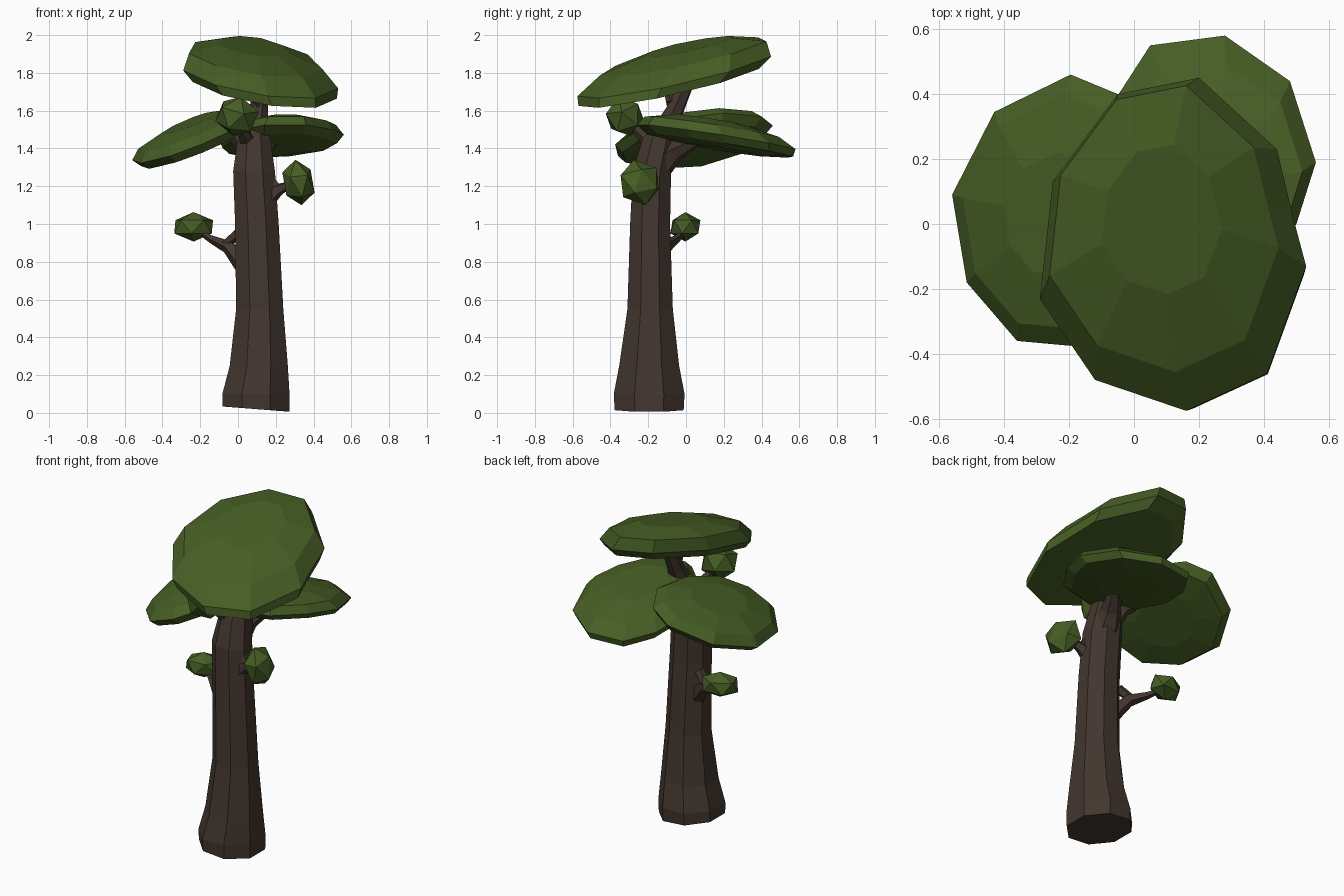
import bpy, bmesh, math
from mathutils import Vector

cube = bpy.data.objects.get("Cube")
if cube:
    bpy.data.objects.remove(cube)


def material(name, rgb):
    m = bpy.data.materials.new(name)
    m.use_nodes = True
    m.diffuse_color = (*rgb, 1)
    m.node_tree.nodes["Principled BSDF"].inputs["Base Color"].default_value = (*rgb, 1)
    return m


leaf = material("leaf green", (0.062, 0.112, 0.018))
bark = material("bark brown", (0.056, 0.037, 0.028))


def finish(name, bm, mat):
    bmesh.ops.recalc_face_normals(bm, faces=bm.faces)
    mesh = bpy.data.meshes.new(name)
    bm.to_mesh(mesh)
    bm.free()
    mesh.materials.append(mat)
    ob = bpy.data.objects.new(name, mesh)
    bpy.context.collection.objects.link(ob)
    return ob


def loft(name, rings, mat):
    """Skin a stack of equal rings and fan both ends to a centre point."""
    bm = bmesh.new()
    loops = [[bm.verts.new(p) for p in ring] for ring in rings]
    n = len(loops[0])
    for a, b in zip(loops, loops[1:]):
        for i in range(n):
            j = (i + 1) % n
            bm.faces.new((a[i], a[j], b[j], b[i]))
    for end in (loops[0], loops[-1]):
        mid = bm.verts.new(sum((v.co for v in end), Vector()) / n)
        for i in range(n):
            bm.faces.new((end[i], end[(i + 1) % n], mid))
    return finish(name, bm, mat)


def branch(name, path, radii, sides=6):
    """Tapered tube along a path."""
    pts = [Vector(p) for p in path]
    rings = []
    for k, p in enumerate(pts):
        along = pts[min(k + 1, len(pts) - 1)] - pts[max(k - 1, 0)]
        turn = along.to_track_quat('Z', 'Y')
        rings.append([p + turn @ Vector((math.cos(t), math.sin(t), 0)) * radii[k]
                      for t in (math.tau * i / sides for i in range(sides))])
    return loft(name, rings, bark)


def canopy(name, outline, base, slope, layers, skew):
    """Tilted leaf pad: scaled copies of one outline, shifted as they rise."""
    cx = sum(p[0] for p in outline) / len(outline)
    cy = sum(p[1] for p in outline) / len(outline)
    rings = []
    for scale, dz in layers:
        ring = []
        for px, py in outline:
            x = cx + (px - cx) * scale + skew[0] * dz
            y = cy + (py - cy) * scale + skew[1] * dz
            ring.append((x, y, base + slope[0] * x + slope[1] * y + dz))
        rings.append(ring)
    return loft(name, rings, leaf)


def tuft(name, centre, size, tilt):
    bm = bmesh.new()
    bmesh.ops.create_icosphere(bm, subdivisions=1, radius=1)
    for v in bm.verts:
        v.co = Vector(a * b for a, b in zip(v.co, size))
    ob = finish(name, bm, leaf)
    ob.location = centre
    ob.rotation_euler = tilt


# Trunk: x centre, y centre, height, x radius, y radius
trunk = [(.095, -.195, .02, .185, .19), (.095, -.195, .1, .185, .195),
         (.11, -.195, .25, .16, .165), (.115, -.19, .55, .13, .125),
         (.1, -.19, 1, .12, .11), (.085, -.18, 1.28, .115, .105),
         (.085, -.14, 1.45, .09, .095), (.09, -.1, 1.52, .06, .07)]
loft("trunk", [[(x + rx * 1.04 * math.cos(t), y + ry * 1.04 * math.sin(t),
                 z - (.015 * math.cos(t) if z < .05 else 0))
                for t in (math.tau * (i + .5) / 8 for i in range(8))]
               for x, y, z, rx, ry in trunk], bark)

# Main limbs
branch("top_limb", [(.09, -.15, 1.42), (.11, -.06, 1.6), (.12, .03, 1.8)], [.075, .05, .035])
branch("top_limb_fork", [(.1, -.1, 1.52), (.11, -.08, 1.65), (.1, -.11, 1.76)], [.04, .03, .02])
branch("left_limb", [(.09, -.16, 1.3), (.12, -.06, 1.39), (.2, .08, 1.46)], [.09, .06, .03])
branch("right_limb", [(.08, -.15, 1.35), (.02, -.08, 1.46), (-.1, 0, 1.52)], [.08, .06, .03])
branch("front_twig", [(.06, -.17, 1.42), (.03, -.25, 1.49), (-.01, -.32, 1.56)], [.05, .03, .015], 5)

# Side twigs
branch("right_twig", [(.03, -.16, .78), (-.05, -.11, .88), (-.14, -.05, .92), (-.22, 0, .97)],
       [.05, .038, .022, .012], 5)
branch("right_twig_fork", [(-.07, -.1, .89), (0, -.14, .95)], [.025, .03], 5)
branch("left_twig", [(.15, -.21, 1.13), (.21, -.22, 1.18), (.29, -.24, 1.22)], [.05, .035, .012], 5)
branch("left_twig_fork", [(.21, -.22, 1.18), (.15, -.2, 1.27)], [.028, .025], 5)

# Small leaf tufts
tuft("right_tuft", (-.235, -.003, .985), (.12, .085, .078), (0, 0, .3))
tuft("left_tuft", (.32, -.245, 1.22), (.085, .12, .125), (.2, -.2, .3))
tuft("front_tuft", (-.005, -.325, 1.57), (.12, .105, .11), (.3, .2, 0))

# Leaf canopies
canopy("top_canopy",
       [(-.05, .40), (.2, .45), (.44, .23), (.49, .02), (.53, -.13), (.41, -.46),
        (.16, -.575), (-.12, -.48), (-.29, -.23), (-.25, .13)],
       1.82, (-.14, .21), [(.5, -.06), (.93, -.05), (1, 0), (.86, .08), (.45, .13)], (-.4, .6))
canopy("left_canopy",
       [(-.06, .38), (.05, .55), (.28, .58), (.48, .44), (.56, .19), (.5, 0),
        (.36, -.2), (.14, -.26), (-.04, -.1), (-.1, .15)],
       1.475, (.05, -.16), [(.5, -.06), (.92, -.04), (1, 0), (.85, .05), (.45, .085)], (.2, -.5))
canopy("right_canopy",
       [(-.05, .40), (-.195, .46), (-.43, .345), (-.56, .09), (-.515, -.18), (-.36, -.36),
        (-.195, -.375), (-.03, -.27), (.06, -.05), (.06, .2)],
       1.54, (.38, .12), [(.5, -.07), (.9, -.05), (1, 0), (.86, .05), (.45, .09)], (-.3, 0))
